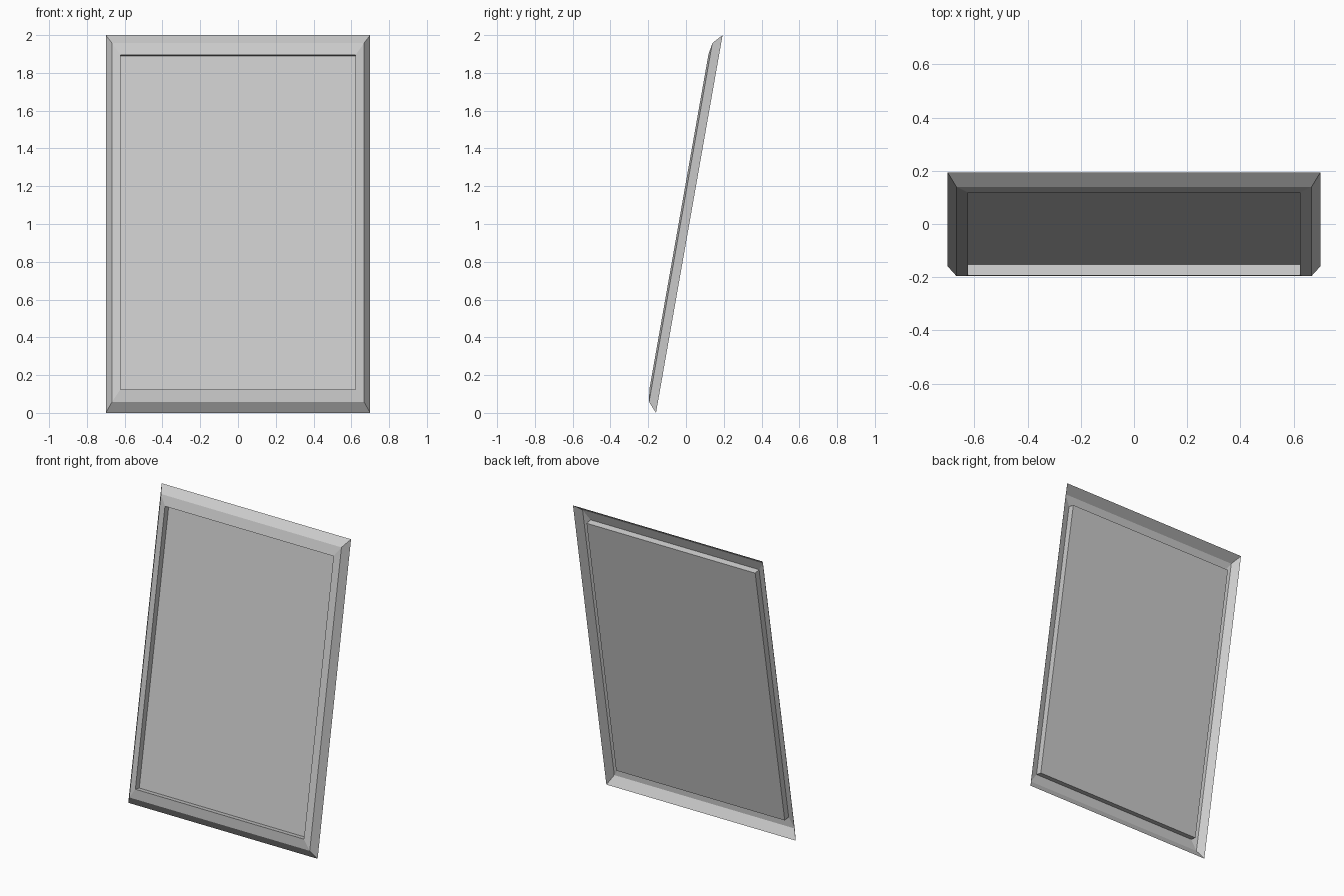
import bpy
import bmesh
import math
from mathutils import Matrix

cube = bpy.data.objects.get("Cube")
if cube:
    bpy.data.objects.remove(cube, do_unlink=True)

TILT = math.radians(10)
HEIGHT = 2 / math.cos(TILT)

grey = bpy.data.materials.new("plain_grey")
grey.use_nodes = True
colour = (0.6, 0.6, 0.6, 1)
grey.diffuse_color = colour
grey.node_tree.nodes["Principled BSDF"].inputs["Base Color"].default_value = colour

# Steps from the outer edge inwards: side inset, end inset, height towards the front
OUTER = (0, 0, 0)
BEVEL = (0.033, 0.051, 0.046)
RIM = (0.077, 0.116, 0.056)
RECESS = (0.077, 0.116, 0.014)


def ring(bm, step):
    side, end, front = step
    x = 0.7 - side
    low, high = end, HEIGHT - end
    return [bm.verts.new((px, -front, pz))
            for px, pz in ((-x, low), (x, low), (x, high), (-x, high))]


def build(name, steps, fill=False):
    bm = bmesh.new()
    rings = [ring(bm, s) for s in steps]
    for a, b in zip(rings, rings[1:]):
        for i in range(4):
            j = (i + 1) % 4
            bm.faces.new((a[i], a[j], b[j], b[i]))
    if fill:
        bm.faces.new(rings[-1])
    # Lean the sheet back about its bottom edge
    lean = Matrix.Translation((0, -0.159, 0)) @ Matrix.Rotation(-TILT, 4, "X")
    bmesh.ops.transform(bm, matrix=lean, verts=bm.verts)
    mesh = bpy.data.meshes.new(name)
    bm.to_mesh(mesh)
    bm.free()
    mesh.materials.append(grey)
    obj = bpy.data.objects.new(name, mesh)
    bpy.context.collection.objects.link(obj)
    return obj


# Bevelled border and the recessed panel, both thin open sheets
build("frame", (OUTER, BEVEL, RIM))
build("recessed_panel", (RIM, RECESS), fill=True)
